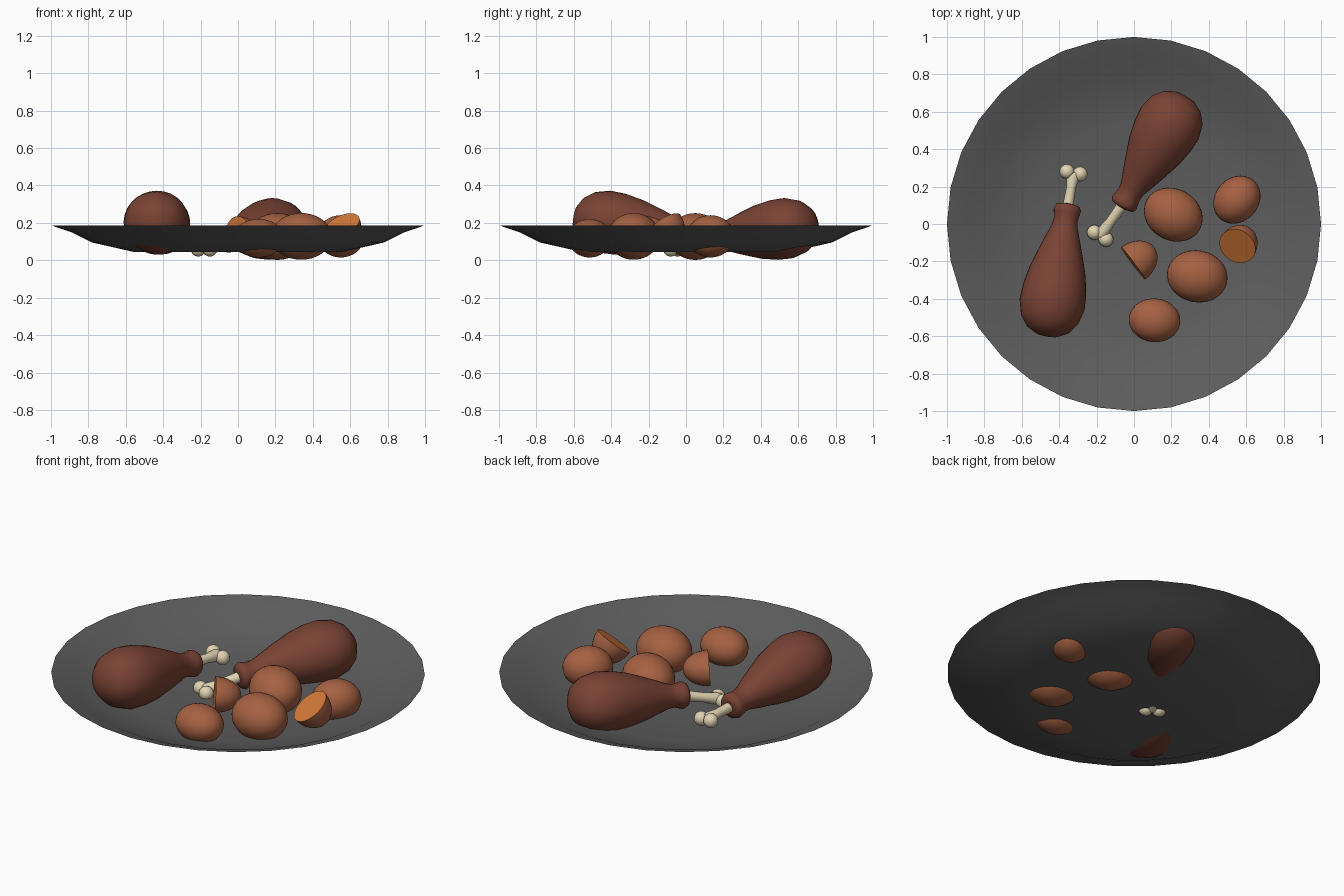
import bpy, bmesh, math
from mathutils import Vector, Matrix

if "Cube" in bpy.data.objects:
    bpy.data.objects.remove(bpy.data.objects["Cube"])


def material(name, rgb):
    m = bpy.data.materials.new(name)
    m.diffuse_color = (*rgb, 1)
    m.use_nodes = True
    m.node_tree.nodes["Principled BSDF"].inputs["Base Color"].default_value = m.diffuse_color
    return m


PLATE = material("dark_grey_plate", (0.11, 0.11, 0.11))
MEAT = material("roasted_meat", (0.19, 0.055, 0.034))
BONE = material("cream_bone", (0.75, 0.66, 0.45))
SKIN = material("potato_skin", (0.38, 0.12, 0.055))
FLESH = material("orange_flesh", (0.66, 0.19, 0.04))


def finish(name, bm, mats, angle=40, fix_normals=True):
    if fix_normals:
        bmesh.ops.recalc_face_normals(bm, faces=bm.faces)
    me = bpy.data.meshes.new(name)
    bm.to_mesh(me)
    bm.free()
    for m in mats:
        me.materials.append(m)
    ob = bpy.data.objects.new(name, me)
    bpy.context.collection.objects.link(ob)
    bpy.ops.object.select_all(action='DESELECT')
    bpy.context.view_layer.objects.active = ob
    ob.select_set(True)
    bpy.ops.object.shade_smooth_by_angle(angle=math.radians(angle))
    return ob


def lathe(bm, profile, sides, mat=Matrix()):
    """Spin (radius, height) points round local z; zero radius becomes a pole."""
    rings = []
    for r, h in profile:
        n = sides if r > 0 else 1
        rings.append([bm.verts.new(mat @ Vector((r * math.sin(2 * math.pi * i / sides),
                                                 r * math.cos(2 * math.pi * i / sides), h)))
                      for i in range(n)])
    for a, b in zip(rings, rings[1:]):
        for i in range(sides):
            j = (i + 1) % sides
            quad = [a[i % len(a)], a[j % len(a)], b[j % len(b)], b[i % len(b)]]
            bm.faces.new(list(dict.fromkeys(quad)))


def along(start, end):
    """Matrix putting local z on the line from start to end."""
    d = Vector(end) - Vector(start)
    return Matrix.Translation(start) @ d.to_track_quat('Z', 'Y').to_matrix().to_4x4()


# Plate: thin dish, faces pointing up
bm = bmesh.new()
lathe(bm, [(0, .043), (.55, .043), (.78, .095), (.89, .15), (1, .187)], 32)
bmesh.ops.recalc_face_normals(bm, faces=bm.faces)
if sum(f.normal.z for f in bm.faces) < 0:
    bmesh.ops.reverse_faces(bm, faces=bm.faces)
finish("plate", bm, [PLATE], 60, False)

# Drumsticks: lathed meat, a bone shaft and knuckle knobs
MEAT_PROFILE = [(0, 0), (.06, .008), (.115, .038), (.155, .09), (.176, .17), (.172, .25),
                (.152, .35), (.123, .44), (.092, .53), (.070, .59), (.064, .63), (.070, .66),
                (.074, .685), (.064, .703), (.035, .71), (0, .706)]


def drumstick(name, tip, neck, knobs, squash):
    length = (Vector(neck) - Vector(tip)).length
    bm = bmesh.new()
    lathe(bm, [(r, h * length / .71) for r, h in MEAT_PROFILE], 28, along(tip, neck))
    # flatten the fat end slightly about its axis
    for v in bm.verts:
        t = (v.co - Vector(tip)).dot(Vector(neck) - Vector(tip)) / length ** 2
        axis_z = tip[2] + (neck[2] - tip[2]) * t
        v.co.z = axis_z + (v.co.z - axis_z) * (1 - (1 - squash) * max(0, 1 - t))
    finish(name + "_meat", bm, [MEAT], 60)
    mid = sum((Vector(k) for k in knobs), Vector()) / len(knobs)
    start = Vector(neck) + (Vector(tip) - Vector(neck)) * .05
    span = (mid - start).length
    bm = bmesh.new()
    lathe(bm, [(0, 0), (.03, 0), (.026, span * .6), (.034, span * .88), (.03, span), (0, span)],
          14, along(start, mid))
    finish(name + "_bone", bm, [BONE], 50)
    bm = bmesh.new()
    for k in knobs:
        bmesh.ops.create_uvsphere(bm, u_segments=16, v_segments=10, radius=.040,
                                  matrix=Matrix.Translation(k))
    finish(name + "_knuckle", bm, [BONE], 60)


drumstick("left_drumstick", (-.465, -.60, .235), (-.352, .105, .115),
          [(-.358, .28, .11), (-.288, .267, .10)], .94)
drumstick("right_drumstick", (.275, .685, .19), (-.065, .09, .112),
          [(-.212, -.045, .06), (-.150, -.082, .06)], .90)


# Whole potatoes: (centre), (radii), turn in degrees
POTATOES = [
    ((.21, .05, .127), (.163, .138, .125), -30),
    ((.55, .13, .128), (.137, .117, .113), 48),
    ((.338, -.28, .128), (.163, .139, .125), -12),
    ((.11, -.515, .118), (.138, .117, .103), -5),
]
for n, (c, s, turn) in enumerate(POTATOES, 1):
    bm = bmesh.new()
    bmesh.ops.create_uvsphere(bm, u_segments=28, v_segments=18, radius=1)
    bm.transform(Matrix.Translation(c) @ Matrix.Rotation(math.radians(turn), 4, 'Z')
                 @ Matrix.Diagonal((*s, 1)))
    finish(f"whole_potato_{n}", bm, [SKIN], 60)


# Halved potatoes: dome below local z = 0, orange cut face on top
def half_potato(name, centre, normal, radii):
    bm = bmesh.new()
    bmesh.ops.create_uvsphere(bm, u_segments=28, v_segments=18, radius=1)
    cut = bmesh.ops.bisect_plane(bm, geom=bm.verts[:] + bm.edges[:] + bm.faces[:], dist=1e-4,
                                 plane_co=(0, 0, 0), plane_no=(0, 0, 1), clear_outer=True)
    rim = [e for e in bm.edges if e.is_boundary]
    for f in bmesh.ops.contextual_create(bm, geom=rim)["faces"]:
        f.material_index = 1
    rot = Vector(normal).to_track_quat('Z', 'Y').to_matrix().to_4x4()
    bm.transform(Matrix.Translation(centre) @ rot @ Matrix.Diagonal((*radii, 1)))
    finish(name, bm, [SKIN, FLESH], 40)


half_potato("upright_half_potato", (-.005, -.21, .14), (-.80, -.60, .06), (.108, .096, .142))
half_potato("tilted_half_potato", (.553, -.118, .185), (-.36, -.50, .78), (.102, .107, .135))
